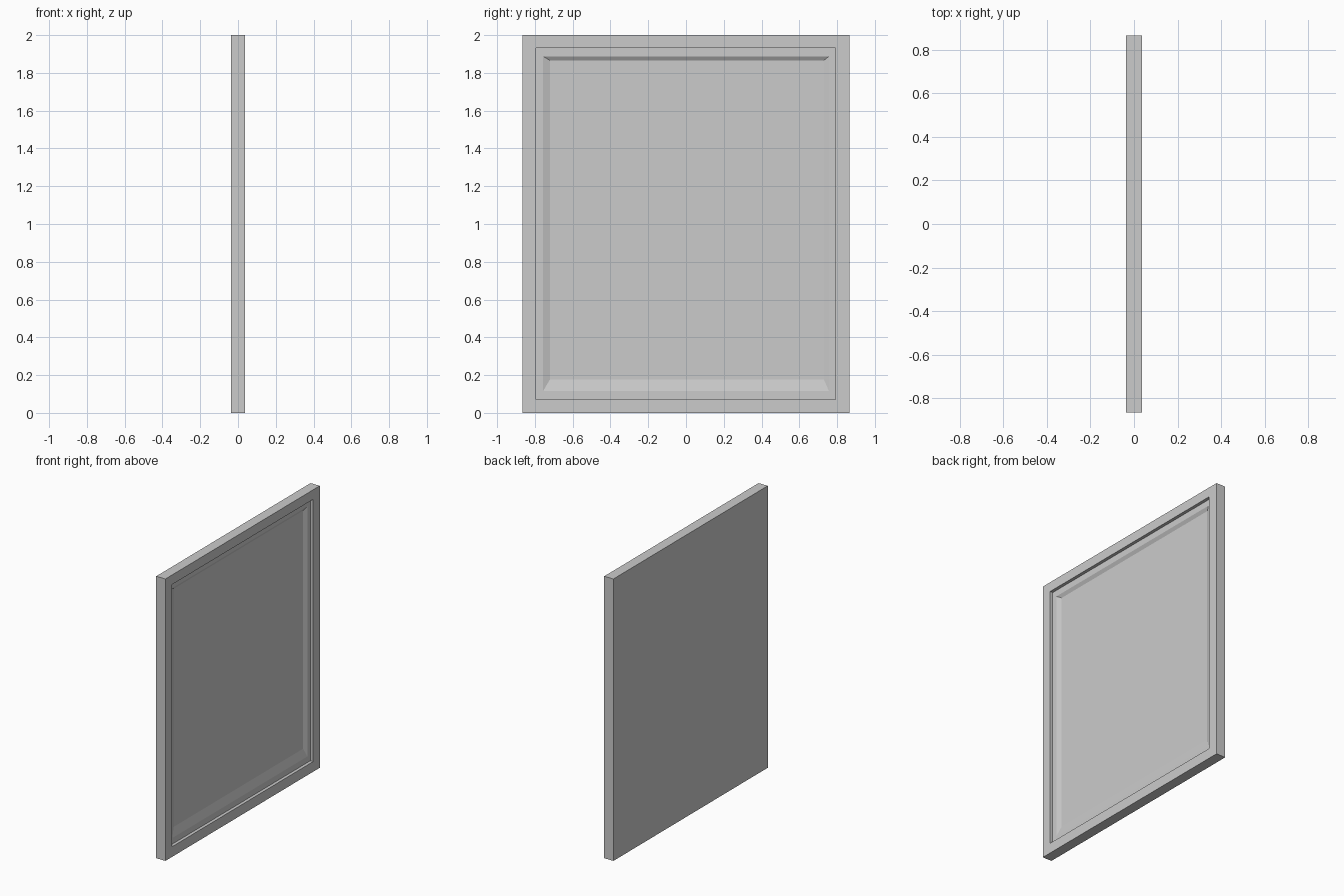
import bpy
import bmesh

cube = bpy.data.objects.get("Cube")
if cube:
    bpy.data.objects.remove(cube, do_unlink=True)

grey = bpy.data.materials.new("light_grey")
grey.use_nodes = True
COLOUR = (0.6, 0.6, 0.6, 1)
grey.diffuse_color = COLOUR
grey.node_tree.nodes["Principled BSDF"].inputs["Base Color"].default_value = COLOUR


def nested_rectangles(name, rings, cap_first=False, cap_last=False):
    """Bridge rectangles (x, y_min, y_max, z_min, z_max) one after another."""
    bm = bmesh.new()
    loops = []
    for x, y0, y1, z0, z1 in rings:
        corners = ((y0, z0), (y1, z0), (y1, z1), (y0, z1))
        loops.append([bm.verts.new((x, y, z)) for y, z in corners])
    for a, b in zip(loops, loops[1:]):
        for i in range(4):
            j = (i + 1) % 4
            bm.faces.new((a[i], a[j], b[j], b[i]))
    if cap_first:
        bm.faces.new(loops[0][::-1])
    if cap_last:
        bm.faces.new(loops[-1])
    mesh = bpy.data.meshes.new(name)
    bm.to_mesh(mesh)
    bm.free()
    mesh.materials.append(grey)
    obj = bpy.data.objects.new(name, mesh)
    bpy.context.collection.objects.link(obj)
    return obj


HALF = 0.036    # half thickness
LEDGE = 0.014   # x of the recessed ledge
FLOOR = 0.0     # x of the sunken middle
outer = (-0.865, 0.865, 0, 2)
opening = (-0.793, 0.791, 0.072, 1.932)

# Frame: flat back, outer sides, front border and the walls of the opening
nested_rectangles("frame", [
    (-HALF, *outer), (HALF, *outer), (HALF, *opening), (LEDGE, *opening),
], cap_first=True)

# Panel: flat ledge, uneven sloping border and flat middle
nested_rectangles("sunken_panel", [
    (LEDGE, *opening),
    (LEDGE, -0.757, 0.757, 0.115, 1.888),
    (FLOOR, -0.72, 0.73, 0.177, 1.866),
], cap_last=True)
